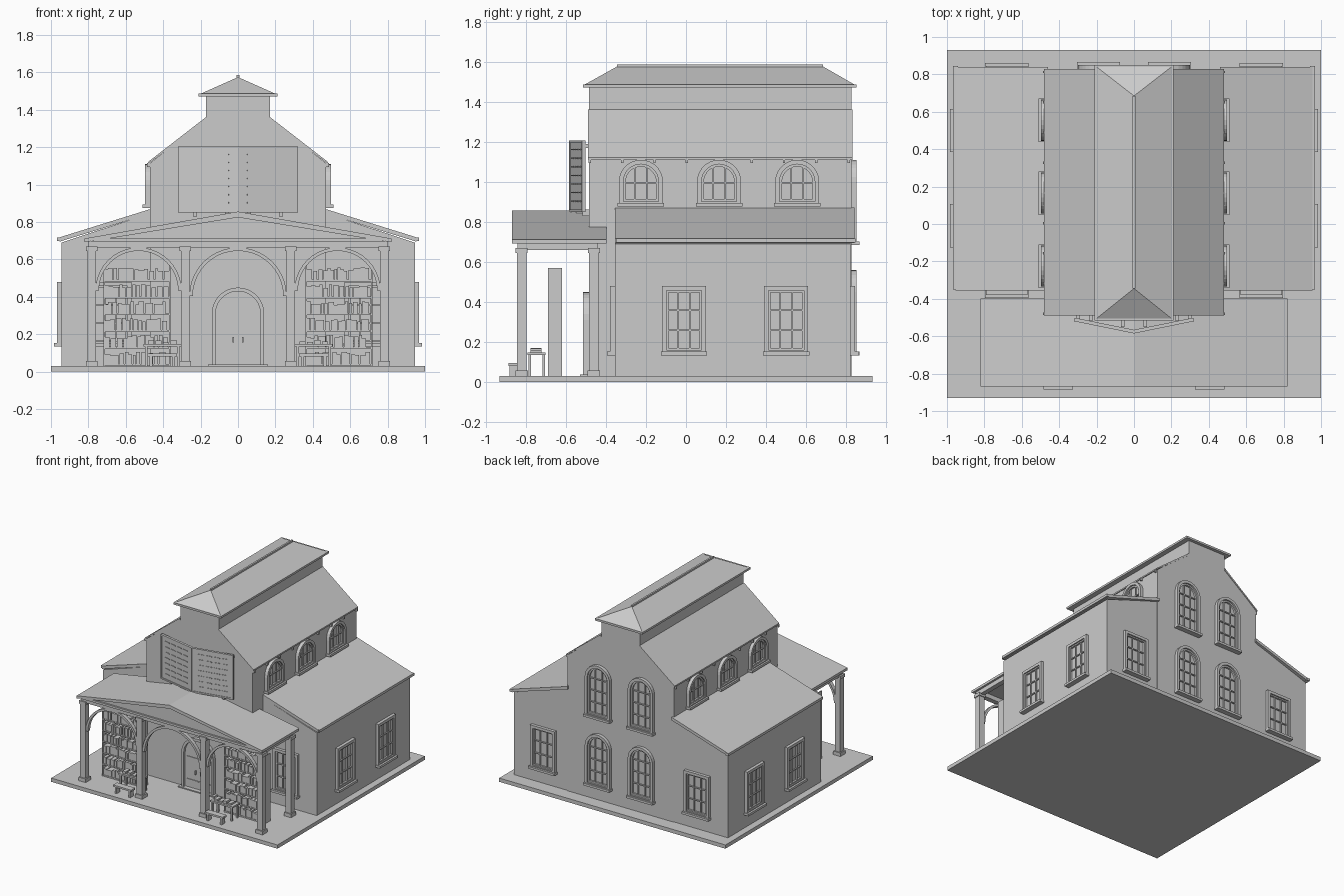
import bpy, bmesh, math, random
from mathutils import Matrix, Vector

random.seed(4)
cube = bpy.data.objects.get("Cube")
if cube:
    bpy.data.objects.remove(cube)

grey = bpy.data.materials.new("plain_grey")
grey.use_nodes = True
grey.diffuse_color = (0.6, 0.6, 0.6, 1)
grey.node_tree.nodes["Principled BSDF"].inputs["Base Color"].default_value = (0.6, 0.6, 0.6, 1)


def box(bm, x0, x1, y0, y1, z0, z1):
    m = Matrix.Translation(((x0 + x1) / 2, (y0 + y1) / 2, (z0 + z1) / 2))
    bmesh.ops.create_cube(bm, size=1, matrix=m @ Matrix.Diagonal((x1 - x0, y1 - y0, z1 - z0, 1)))


def prism(bm, profile, y0, y1):
    """Extrude an (x, z) profile along y."""
    face = bm.faces.new([bm.verts.new((x, y0, z)) for x, z in profile])
    new = bmesh.ops.extrude_face_region(bm, geom=[face])["geom"]
    bmesh.ops.translate(bm, verts=[v for v in new if isinstance(v, bmesh.types.BMVert)],
                        vec=(0, y1 - y0, 0))


def ring(bm, outer, inner, y0, y1, closed=True):
    """Frame between two matching (x, z) outlines."""
    loops = [[bm.verts.new((x, y, z)) for x, z in pts]
             for pts, y in ((outer, y0), (inner, y0), (inner, y1), (outer, y1))]
    n = len(outer)
    for i in range(n if closed else n - 1):
        j = (i + 1) % n
        for k in range(4):
            a, b = loops[k], loops[(k + 1) % 4]
            bm.faces.new((a[i], a[j], b[j], b[i]))
    if not closed:
        for i in (0, n - 1):
            bm.faces.new([lp[i] for lp in loops])


def arc(cx, cz, r, steps=14):
    return [(cx + r * math.cos(math.pi * i / steps), cz + r * math.sin(math.pi * i / steps))
            for i in range(steps + 1)]


def arched(r, z0, spring):
    return [(r, z0)] + arc(0, spring, r) + [(-r, z0)]


def rect(r, z0, z1):
    return [(r, z0), (r, z1), (-r, z1), (-r, z0)]


def finish(name, bm, matrix=None):
    bmesh.ops.recalc_face_normals(bm, faces=bm.faces)
    mesh = bpy.data.meshes.new(name)
    bm.to_mesh(mesh)
    bm.free()
    mesh.materials.append(grey)
    ob = bpy.data.objects.new(name, mesh)
    bpy.context.collection.objects.link(ob)
    if matrix:
        ob.matrix_world = matrix
    return ob


def box_part(name, *dims):
    bm = bmesh.new()
    box(bm, *dims)
    return finish(name, bm)


def prism_part(name, profile, y0, y1):
    bm = bmesh.new()
    prism(bm, profile, y0, y1)
    return finish(name, bm)


def window(name, x, y, z0, z1, turn, arch=False):
    """Framed window with bars and sill, facing -y before turning."""
    bm = bmesh.new()
    r, t = 0.11, 0.022
    zi = z0 + 0.02
    if arch:
        spring = z1 - r
        ring(bm, arched(r, z0, spring), arched(r - t, zi, spring), -0.026, 0.01)
        ring(bm, arched(r - t, zi, spring), arched(r - t - 0.012, zi + 0.012, spring), -0.014, 0.01)
    else:
        ring(bm, rect(r, z0, z1), rect(r - t, zi, z1 - t), -0.024, 0.01)
        ring(bm, rect(r - t, zi, z1 - t), rect(r - t - 0.01, zi + 0.01, z1 - t - 0.01), -0.014, 0.01)
    bar = 0.004
    for s in (-1, 1):
        top = z1 - (0.038 if arch else t)
        box(bm, s * 0.03 - bar, s * 0.03 + bar, -0.01, 0.005, zi, top)
    rows = max(2, round((z1 - z0) / 0.105))
    for i in range(1, rows):
        z = zi + (z1 - t - zi) * i / rows
        box(bm, -r + t, r - t, -0.01, 0.005, z - bar, z + bar)
    box(bm, -r - 0.006, r + 0.006, -0.04, 0.01, z0 - 0.006, z0 + 0.012)
    finish(name, bm, Matrix.Translation((x, y, 0)) @ Matrix.Rotation(math.radians(turn), 4, 'Z'))


# Ground slab
box_part("base_slab", -1, 1, -0.93, 0.93, 0, 0.03)

# Tall central hall with raised ridge vent
half = [(0.47, 0.03), (0.47, 1.115), (0.17, 1.35), (0.17, 1.475)]
prism_part("hall", half + [(-x, z) for x, z in reversed(half)], -0.485, 0.825)
for s, side in ((1, "left"), (-1, "right")):
    prism_part(side + "_hall_roof", [(s * 0.48, 1.11), (s * 0.48, 1.122), (s * 0.17, 1.362), (s * 0.17, 1.345)],
               -0.49, 0.83)

# Hipped cap roof over the vent
box_part("cap_eave", -0.21, 0.21, -0.515, 0.85, 1.47, 1.486)
bm = bmesh.new()
corners = [bm.verts.new(p) for p in ((-0.2, -0.505, 1.486), (0.2, -0.505, 1.486),
                                     (0.2, 0.84, 1.486), (-0.2, 0.84, 1.486))]
front, back = bm.verts.new((0, -0.345, 1.575)), bm.verts.new((0, 0.685, 1.575))
a, b, c, d = corners
for f in ((a, b, front), (b, c, back, front), (c, d, back), (d, a, front, back), (d, c, b, a)):
    bm.faces.new(f)
box(bm, -0.007, 0.007, -0.345, 0.685, 1.568, 1.585)
finish("cap_roof", bm)

# Side aisles with lean-to roofs, gutters and windows
for s, side in ((1, "left"), (-1, "right")):
    prism_part(side + "_aisle", [(s * 0.46, 0.03), (s * 0.945, 0.03), (s * 0.945, 0.69), (s * 0.46, 0.85)],
               -0.355, 0.82)
    prism_part(side + "_aisle_roof", [(s * 0.46, 0.848), (s * 0.46, 0.872), (s * 0.955, 0.718), (s * 0.955, 0.695)],
               -0.355, 0.84)
    box_part(side + "_gutter", *sorted((s * 0.94, s * 0.967)), -0.35, 0.845, 0.698, 0.718)
    for y in (-0.01, 0.5):
        window(side + "_aisle_window", s * 0.945, y, 0.14, 0.48, s * 90)
    window(side + "_aisle_front_window", s * 0.68, -0.355, 0.14, 0.48, 0)
    window(side + "_aisle_back_window", s * 0.68, 0.82, 0.14, 0.48, 180)
    for y in (-0.225, 0.165, 0.555):
        window(side + "_hall_window", s * 0.47, y, 0.882, 1.11, s * 90, True)
    for z in (0.14, 0.69):
        window(side + "_hall_back_window", s * 0.19, 0.825, z, z + 0.42, 180, True)
    # Eave hooks
    bm = bmesh.new()
    for i in range(9):
        y = -0.48 + i * 0.1615
        box(bm, *sorted((s * 0.465, s * 0.487)), y - 0.006, y + 0.006, 1.095, 1.115)
    finish(side + "_eave_hooks", bm)

# Porch roof, pediment and beams
gable = [(-0.8, 0.695), (0.8, 0.695), (0, 0.84)]
prism_part("porch_pediment", gable, -0.848, -0.405)
bm = bmesh.new()
ring(bm, gable, [(-0.69, 0.712), (0.69, 0.712), (0, 0.825)], -0.862, -0.845)
finish("pediment_frame", bm)
for s, side in ((1, "left"), (-1, "right")):
    prism_part(side + "_porch_roof", [(0, 0.836), (0, 0.856), (s * 0.82, 0.712), (s * 0.82, 0.692)], -0.868, -0.398)
    box_part(side + "_porch_beam", *sorted((s * 0.762, s * 0.8)), -0.84, -0.44, 0.66, 0.698)
box_part("front_porch_beam", -0.8, 0.8, -0.84, -0.8, 0.66, 0.698)


def post(name, x, y):
    bm = bmesh.new()
    for r, z0, z1 in ((0.023, 0.03, 0.67), (0.032, 0.03, 0.058), (0.03, 0.645, 0.67)):
        box(bm, x - r, x + r, y - r, y + r, z0, z1)
    finish(name, bm)


for x in (-0.782, -0.282, 0.282, 0.782):
    post("front_post", x, -0.82)
for x in (-0.782, 0.782):
    post("rear_post", x, -0.46)

# Curved braces between the posts
for cx, r in ((-0.532, 0.23), (0, 0.26), (0.532, 0.23)):
    bm = bmesh.new()
    ring(bm, arc(cx, 0.664 - r, r, 20), arc(cx, 0.664 - r, r - 0.018, 20), -0.835, -0.805, False)
    finish("porch_arch", bm)

# Arched double door
bm = bmesh.new()
ring(bm, arched(0.14, 0.03, 0.31), arched(0.12, 0.03, 0.31), -0.515, -0.48)
prism(bm, arched(0.12, 0.03, 0.31), -0.495, -0.48)
box(bm, -0.16, 0.16, -0.53, -0.48, 0.03, 0.038)
for z in (0.1, 0.28):
    for s in (-1, 1):
        box(bm, *sorted((s * 0.004, s * 0.11)), -0.5, -0.49, z - 0.004, z + 0.004)
for s in (-1, 1):
    box(bm, s * 0.025 - 0.004, s * 0.025 + 0.004, -0.51, -0.49, 0.155, 0.185)
finish("front_door", bm)

# Folded louvre board above the porch
for s, side in ((1, "left"), (-1, "right")):
    bm = bmesh.new()
    w = 0.326
    box(bm, 0, w, 0, 0.014, 0.85, 1.2)
    ring(bm, [(0, 0.85), (w, 0.85), (w, 1.205), (0, 1.205)],
         [(0.012, 0.862), (w - 0.012, 0.862), (w - 0.012, 1.193), (0.012, 1.193)], -0.005, 0.014)
    for row in range(7):
        z = 0.9 + row * 0.043
        for col in range(4):
            x = 0.05 + col * 0.062
            box(bm, x, x + 0.045, -0.004, 0.002, z, z + 0.006)
    m = Matrix.Rotation(math.atan2(0.065, 0.32), 4, 'Z')
    if s < 0:
        m = Matrix.Diagonal((-1, 1, 1, 1)) @ m
    bm.transform(Matrix.Translation((0, -0.58, 0)) @ m)
    finish(side + "_louvre_board", bm)
    for x in (0.05, 0.22):
        box_part(side + "_board_strut", *sorted((s * x, s * (x + 0.02))), -0.56 + x * 0.2, -0.48, 0.83, 0.862)
    box_part(side + "_board_top_strut", *sorted((s * 0.29, s * 0.31)), -0.51, -0.48, 1.17, 1.19)

# Bookcases, tables and benches on the porch
for s, side in ((1, "left"), (-1, "right")):
    cx = s * 0.54
    bm = bmesh.new()
    for x in (-0.18, 0.172):
        box(bm, cx + x, cx + x + 0.008, -0.69, -0.62, 0.03, 0.57)
    for row in range(6):
        z = 0.032 + row * 0.09
        box(bm, cx - 0.18, cx + 0.18, -0.69, -0.62, z, z + 0.01)
        x = cx - 0.17
        while x < cx + 0.15:
            w = random.uniform(0.014, 0.03)
            box(bm, x, x + w, -0.686, -0.63, z + 0.01, z + random.uniform(0.055, 0.075))
            x += w + random.choice((0.001, 0.001, 0.006))
    finish(side + "_bookcase", bm)

    cx = s * 0.405
    bm = bmesh.new()
    box(bm, cx - 0.1, cx + 0.1, -0.79, -0.7, 0.135, 0.148)
    for x in (-0.085, 0.085):
        for y in (-0.78, -0.71):
            box(bm, cx + x - 0.007, cx + x + 0.007, y - 0.007, y + 0.007, 0.03, 0.135)
    for i in range(4):
        x = cx - 0.075 + i * 0.04
        box(bm, x, x + 0.03, -0.775, -0.72, 0.148, random.uniform(0.155, 0.175))
    finish(side + "_table", bm)
    bm = bmesh.new()
    box(bm, cx - 0.08, cx + 0.08, -0.885, -0.835, 0.082, 0.096)
    for x in (-0.06, 0.06):
        box(bm, cx + x - 0.008, cx + x + 0.008, -0.88, -0.84, 0.03, 0.082)
    finish(side + "_bench", bm)
